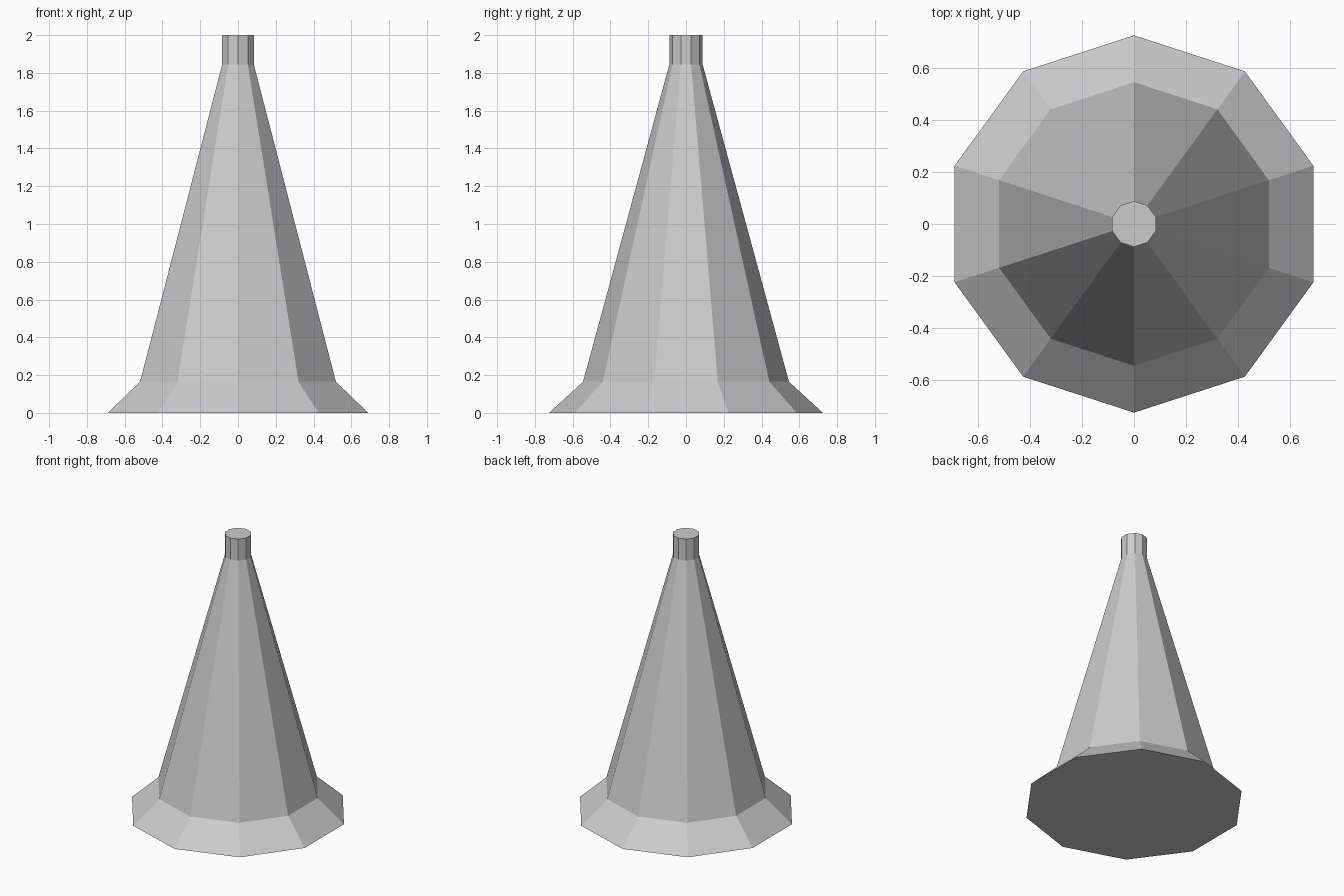
import bpy
import bmesh
from math import sin, cos, pi

default = bpy.data.objects.get("Cube")
if default:
    bpy.data.objects.remove(default, do_unlink=True)

SIDES = 10

grey = bpy.data.materials.new("light_grey")
grey.use_nodes = True
colour = (0.6, 0.6, 0.6, 1)
grey.diffuse_color = colour
grey.node_tree.nodes["Principled BSDF"].inputs["Base Color"].default_value = colour


def lathe(name, profile):
    """Closed faceted solid from (radius, height) pairs, bottom to top."""
    bm = bmesh.new()
    rings = []
    for radius, z in profile:
        angles = [pi / 2 + 2 * pi * i / SIDES for i in range(SIDES)]
        rings.append([bm.verts.new((radius * cos(a), radius * sin(a), z)) for a in angles])
    for low, high in zip(rings, rings[1:]):
        for i in range(SIDES):
            j = (i + 1) % SIDES
            bm.faces.new((low[i], low[j], high[j], high[i]))
    bm.faces.new(rings[0][::-1])
    bm.faces.new(rings[-1])
    mesh = bpy.data.meshes.new(name)
    bm.to_mesh(mesh)
    bm.free()
    mesh.materials.append(grey)
    obj = bpy.data.objects.new(name, mesh)
    bpy.context.collection.objects.link(obj)
    return obj


# Flared foot, tapering body and straight neck in one continuous shell
lathe("cone", [(0.725, 0), (0.545, 0.165), (0.088, 1.845), (0.088, 2)])
